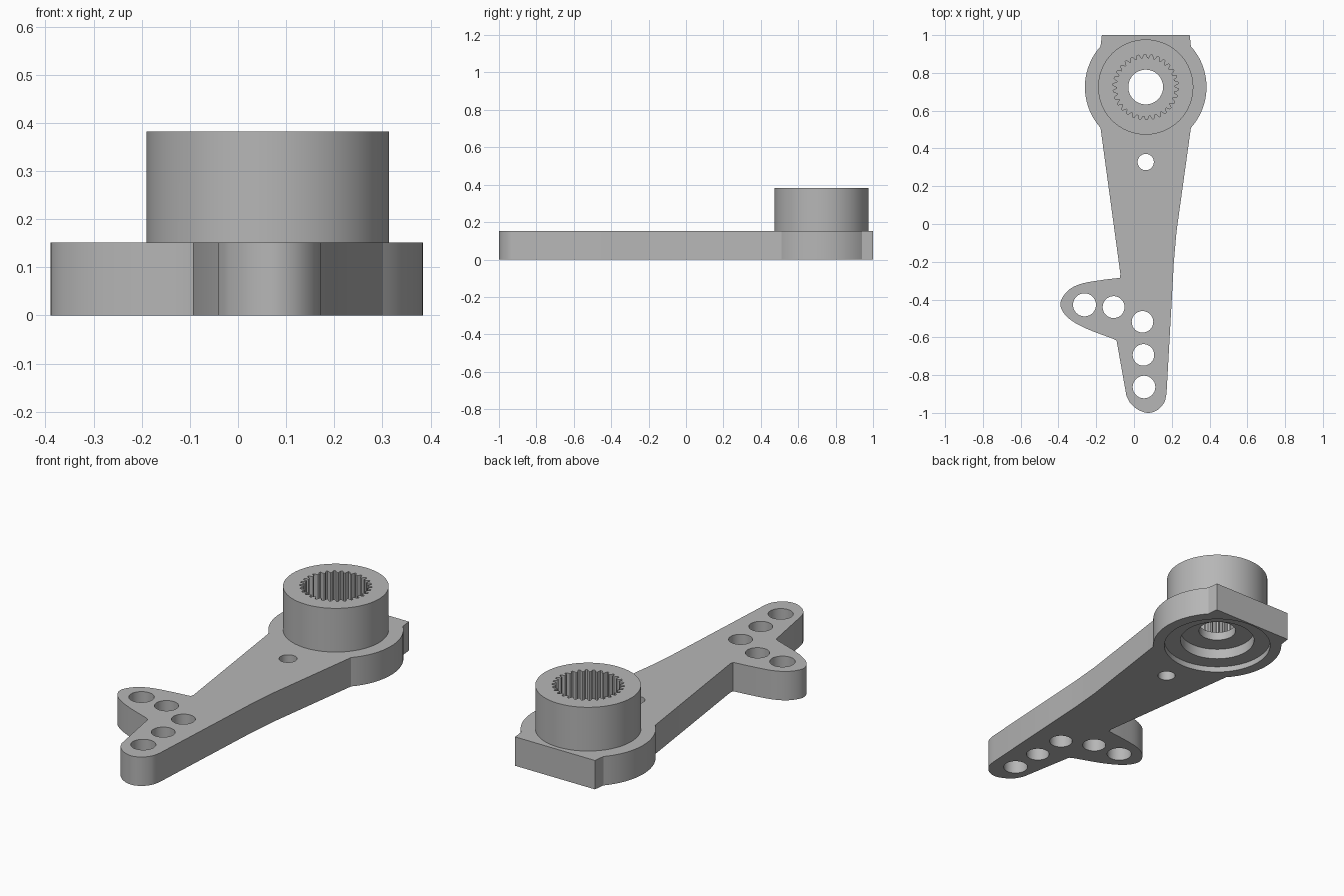
import bpy, bmesh, math
from mathutils import Vector

if "Cube" in bpy.data.objects:
    bpy.data.objects.remove(bpy.data.objects["Cube"])

PLATE_TOP, HUB_TOP = 0.152, 0.382
HUB = Vector((0.062, 0.725))

grey = bpy.data.materials.new("light grey")
grey.diffuse_color = (0.47, 0.47, 0.47, 1)
grey.use_nodes = True
grey.node_tree.nodes["Principled BSDF"].inputs["Base Color"].default_value = grey.diffuse_color


def prism(name, pts, z0, z1):
    """Extrude a closed outline between two heights."""
    bm = bmesh.new()
    face = bm.faces.new([bm.verts.new((p[0], p[1], z0)) for p in pts])
    ext = bmesh.ops.extrude_face_region(bm, geom=[face])
    for v in ext["geom"]:
        if isinstance(v, bmesh.types.BMVert):
            v.co.z = z1
    bmesh.ops.recalc_face_normals(bm, faces=bm.faces)
    me = bpy.data.meshes.new(name)
    bm.to_mesh(me)
    bm.free()
    me.materials.append(grey)
    ob = bpy.data.objects.new(name, me)
    bpy.context.collection.objects.link(ob)
    return ob


def arc(c, r, a0, a1, n):
    return [(c[0] + r * math.cos(math.radians(a0 + (a1 - a0) * i / n)),
             c[1] + r * math.sin(math.radians(a0 + (a1 - a0) * i / n)))
            for i in range(n + 1)]


def circle(c, r, n=64):
    return arc(c, r, 0, 360, n)[:-1]


def spline(pts, steps=5):
    """Smooth curve through the points."""
    p = [Vector(q) for q in pts]
    p = [2 * p[0] - p[1]] + p + [2 * p[-1] - p[-2]]
    out = []
    for a, b, c, d in zip(p, p[1:], p[2:], p[3:]):
        for i in range(steps):
            t = i / steps
            out.append(0.5 * (2 * b + (c - a) * t + (2 * a - 5 * b + 4 * c - d) * t * t
                              + (3 * b - a - 3 * c + d) * t ** 3))
    return out + [p[-2]]


def combine(target, other, mode):
    mod = target.modifiers.new(mode, "BOOLEAN")
    mod.operation, mod.solver, mod.object = mode, "EXACT", other
    bpy.context.view_layer.objects.active = target
    bpy.ops.object.modifier_apply(modifier=mod.name)
    bpy.data.objects.remove(other)


# Arm outline: squared back end, round shoulders, side lobe and rounded tip
outline = [(0.295, 1.0), (-0.17, 1.0)]
outline += arc(HUB, 0.322, 138, 222, 24)
outline += [(-0.072, -0.265)]
outline += spline([(-0.075, -0.285), (-0.18, -0.298), (-0.285, -0.318), (-0.352, -0.355),
                   (-0.389, -0.415), (-0.373, -0.47), (-0.325, -0.515), (-0.245, -0.557),
                   (-0.11, -0.608)])
outline += [(-0.092, -0.618)]
outline += spline([(-0.04, -0.91), (-0.018, -0.95), (0.025, -0.985), (0.077, -1.0),
                   (0.125, -0.984), (0.16, -0.945), (0.172, -0.9)])
outline += [(0.203, -0.345), (0.211, -0.2), (0.225, -0.04)]
outline += arc(HUB, 0.322, -42, 42, 24)
horn = prism("servo_arm", outline, 0, PLATE_TOP)

# Raised hub
combine(horn, prism("hub", circle(HUB, 0.252, 96), 0.1, HUB_TOP), "UNION")

# Toothed socket in the hub
TEETH = 30
teeth = []
for i in range(TEETH):
    for frac, r in ((0, 0.153), (0.25, 0.153), (0.5, 0.173), (0.75, 0.173)):
        a = 2 * math.pi * (i + frac) / TEETH
        teeth.append((HUB.x + r * math.cos(a), HUB.y + r * math.sin(a)))
combine(horn, prism("socket_cutter", teeth, 0.13, 0.5), "DIFFERENCE")

# Stepped screw recess underneath, and the screw hole
for r, top in ((0.266, 0.03), (0.185, 0.085), (0.092, 0.3)):
    combine(horn, prism("recess_cutter", circle(HUB, r), -0.1, top), "DIFFERENCE")

# Linkage holes and small pilot hole
for x, y, r in ((-0.262, -0.428, 0.061), (-0.108, -0.44, 0.058), (0.045, -0.518, 0.057),
                (0.05, -0.693, 0.057), (0.053, -0.863, 0.06), (0.062, 0.328, 0.043)):
    combine(horn, prism("hole_cutter", circle((x, y), r, 40), -0.1, 0.3), "DIFFERENCE")

# Smooth round walls, crisp edges
bpy.ops.object.select_all(action="DESELECT")
horn.select_set(True)
bpy.context.view_layer.objects.active = horn
bpy.ops.object.shade_smooth_by_angle(angle=math.radians(30))
